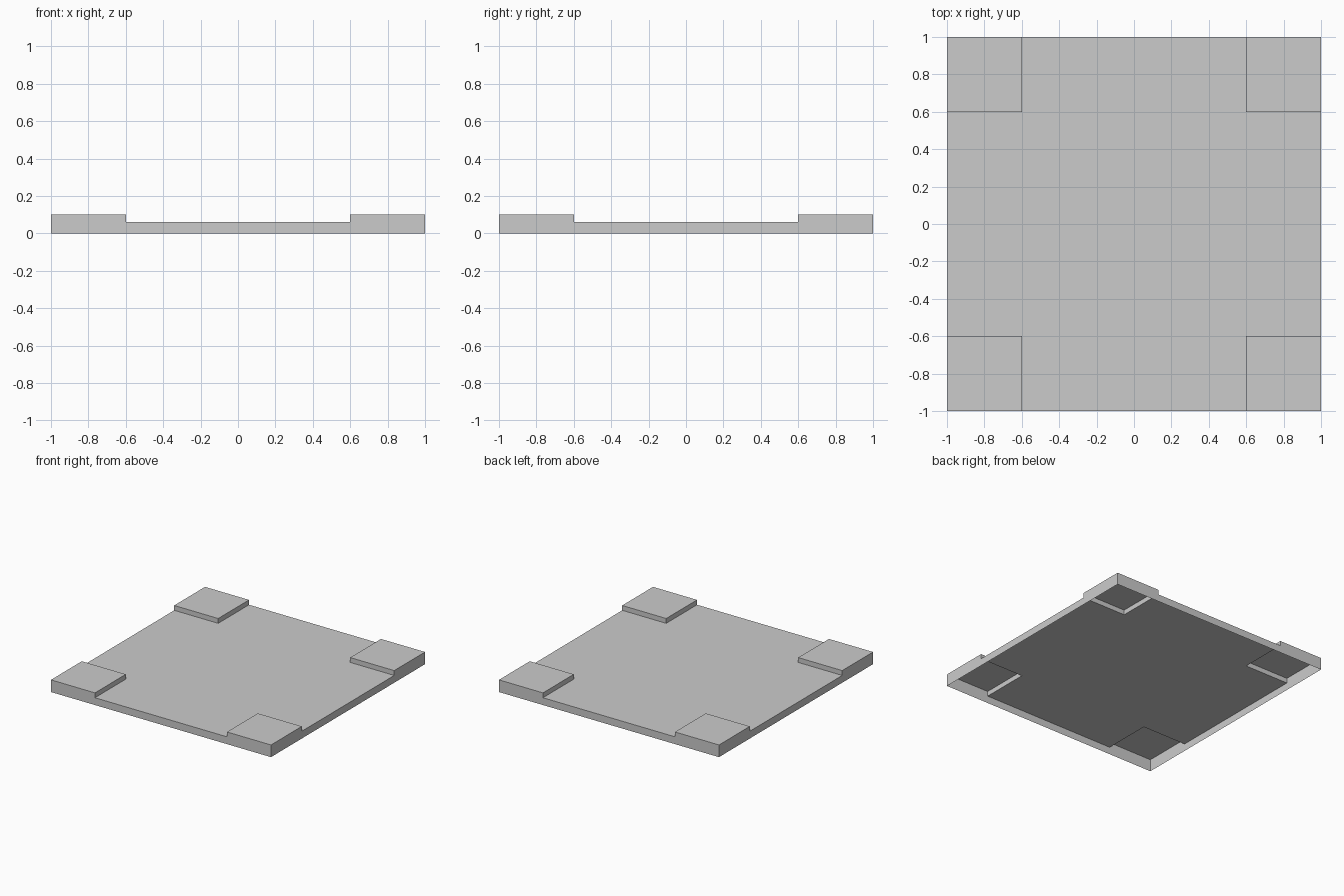
import bpy, bmesh

if "Cube" in bpy.data.objects:
    bpy.data.objects.remove(bpy.data.objects["Cube"])

HALF, INNER = 1.0, 0.6       # tray half width, inner edge of corner pads
PLATE_Z, PAD_Z = 0.06, 0.10  # heights of plate and pads

bm = bmesh.new()

# Top sheet: 3 x 3 cells
steps = [-HALF, -INNER, INNER, HALF]
rows = [[bm.verts.new((x, y, PLATE_Z)) for x in steps] for y in steps]
for j in range(3):
    for i in range(3):
        bm.faces.new((rows[j][i], rows[j][i + 1], rows[j + 1][i + 1], rows[j + 1][i]))

# Corner pads, raised and hollow underneath
corners = [f for f in bm.faces
           if all(abs(c) > INNER for c in f.calc_center_median()[:2])]
pads = bmesh.ops.extrude_discrete_faces(bm, faces=corners)["faces"]
bmesh.ops.translate(bm, verts=list({v for f in pads for v in f.verts}),
                    vec=(0, 0, PAD_Z - PLATE_Z))

# Outer skirt down to the floor, open at the bottom
rim = [e for e in bm.edges if e.is_boundary]
skirt = bmesh.ops.extrude_edge_only(bm, edges=rim)["geom"]
for v in skirt:
    if isinstance(v, bmesh.types.BMVert):
        v.co.z = 0.0

# Merge coplanar faces and face everything outward
bmesh.ops.recalc_face_normals(bm, faces=bm.faces[:])
bmesh.ops.dissolve_limit(bm, angle_limit=0.01, verts=bm.verts[:], edges=bm.edges[:])

mesh = bpy.data.meshes.new("corner_pad_tile")
bm.to_mesh(mesh)
bm.free()
tile = bpy.data.objects.new("corner_pad_tile", mesh)
bpy.context.collection.objects.link(tile)
